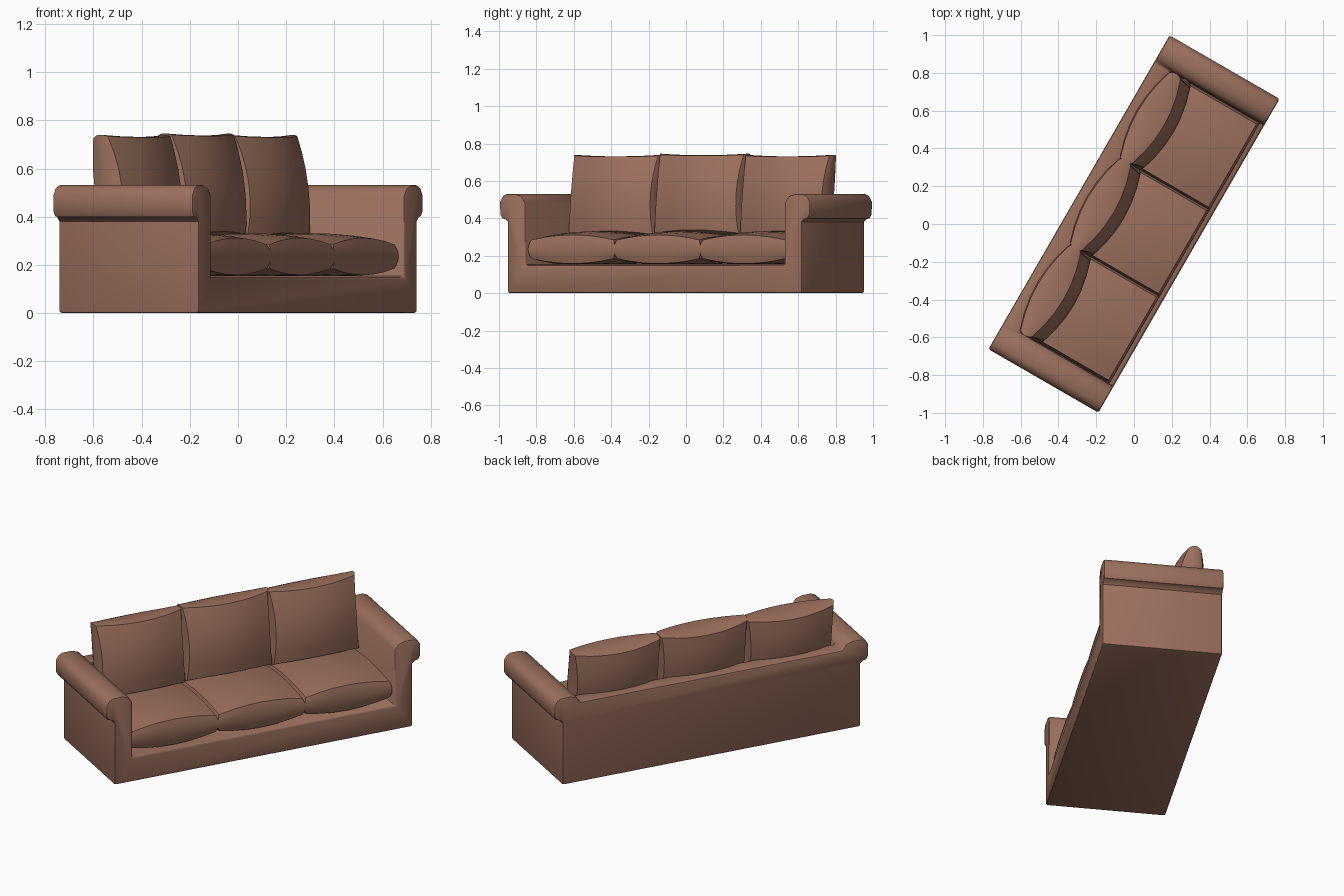
import bpy, bmesh
from math import radians
from mathutils import Matrix, Vector

if "Cube" in bpy.data.objects:
    bpy.data.objects.remove(bpy.data.objects["Cube"], do_unlink=True)

TURN = radians(60)      # the sofa stands turned on the floor
HALF_DEPTH = 0.336

leather = bpy.data.materials.new("brown_leather")
leather.use_nodes = True
colour = (0.33, 0.16, 0.11, 1)
leather.diffuse_color = colour
leather.node_tree.nodes["Principled BSDF"].inputs["Base Color"].default_value = colour


def make_object(name, bm):
    bmesh.ops.recalc_face_normals(bm, faces=bm.faces)
    mesh = bpy.data.meshes.new(name)
    bm.to_mesh(mesh)
    bm.free()
    mesh.materials.append(leather)
    obj = bpy.data.objects.new(name, mesh)
    bpy.context.collection.objects.link(obj)
    return obj


def select(obj):
    bpy.ops.object.select_all(action='DESELECT')
    obj.select_set(True)
    bpy.context.view_layer.objects.active = obj


def finish(obj, angle):
    select(obj)
    for mod in list(obj.modifiers):
        bpy.ops.object.modifier_apply(modifier=mod.name)
    bpy.ops.object.shade_smooth_by_angle(angle=radians(angle))
    obj.rotation_euler.z = TURN


# Frame: end profile with rolled arms and a lower back, extruded front to back
half = [(0.909, 0), (0.909, 0.38), (0.925, 0.395), (0.945, 0.40), (0.957, 0.42),
        (0.959, 0.49), (0.940, 0.52), (0.915, 0.531), (0.860, 0.531),
        (0.822, 0.518), (0.80, 0.485)]
outline = half + [(-x, z) for x, z in reversed(half)]
bm = bmesh.new()
end = bm.faces.new([bm.verts.new((x, -HALF_DEPTH, z)) for x, z in outline])
side = bmesh.ops.extrude_face_region(bm, geom=[end])["geom"]
bmesh.ops.translate(bm, vec=(0, 2 * HALF_DEPTH, 0),
                    verts=[g for g in side if isinstance(g, bmesh.types.BMVert)])
frame = make_object("sofa_frame", bm)

# Seat recess cut between the arms
bm = bmesh.new()
bmesh.ops.create_cube(bm, size=1, matrix=Matrix.Translation((0, -0.2825, 0.4))
                      @ Matrix.Diagonal((1.6, 1.035, 0.5, 1)))
cutter = make_object("recess_cutter", bm)
cutter.hide_render = True
cut = frame.modifiers.new("recess", 'BOOLEAN')
cut.operation = 'DIFFERENCE'
cut.solver = 'EXACT'
cut.object = cutter
soft = frame.modifiers.new("soft_edges", 'BEVEL')
soft.width = 0.011
soft.segments = 2
soft.limit_method = 'ANGLE'
soft.angle_limit = radians(50)
finish(frame, 35)
bpy.data.objects.remove(cutter, do_unlink=True)


def pillow(name, size, corner, swell_u, swell_v, pinch, place, floor=None):
    """Stuffed cushion: thin corners, swollen middle, edges drawn inward."""
    bm = bmesh.new()
    bmesh.ops.create_cube(bm, size=2)
    bmesh.ops.subdivide_edges(bm, edges=bm.edges[:], cuts=5, use_grid_fill=True)
    for v in bm.verts:
        a, b, t = v.co
        thick = corner + swell_u * (1 - a * a) + swell_v * (1 - b * b)
        rim = 1 - 0.05 * t * t
        v.co = Vector((a * size[0] * rim * (1 - pinch * (1 - b * b)),
                       b * size[1] * rim * (1 - pinch * (1 - a * a)),
                       t * thick))
    bm.transform(place)
    if floor is not None:
        for v in bm.verts:
            v.co.z = max(v.co.z, floor)
    finish(make_object(name, bm), 40)


# Three seat cushions and three leaning back cushions
for i, word in enumerate(("right", "middle", "left")):
    x = (i - 1) * 0.529
    pillow(word + "_seat_cushion", (0.267, 0.265), 0.05, 0.027, 0.02, 0.0,
           Matrix.Translation((x, -0.045, 0.235)), 0.155)
    lift = 0.526 if i == 1 else 0.52
    pillow(word + "_back_cushion", (0.272, 0.222), 0.035, 0.045, 0.03, 0.05,
           Matrix.Translation((x, 0.175, lift)) @ Matrix.Rotation(radians(82), 4, 'X'))
